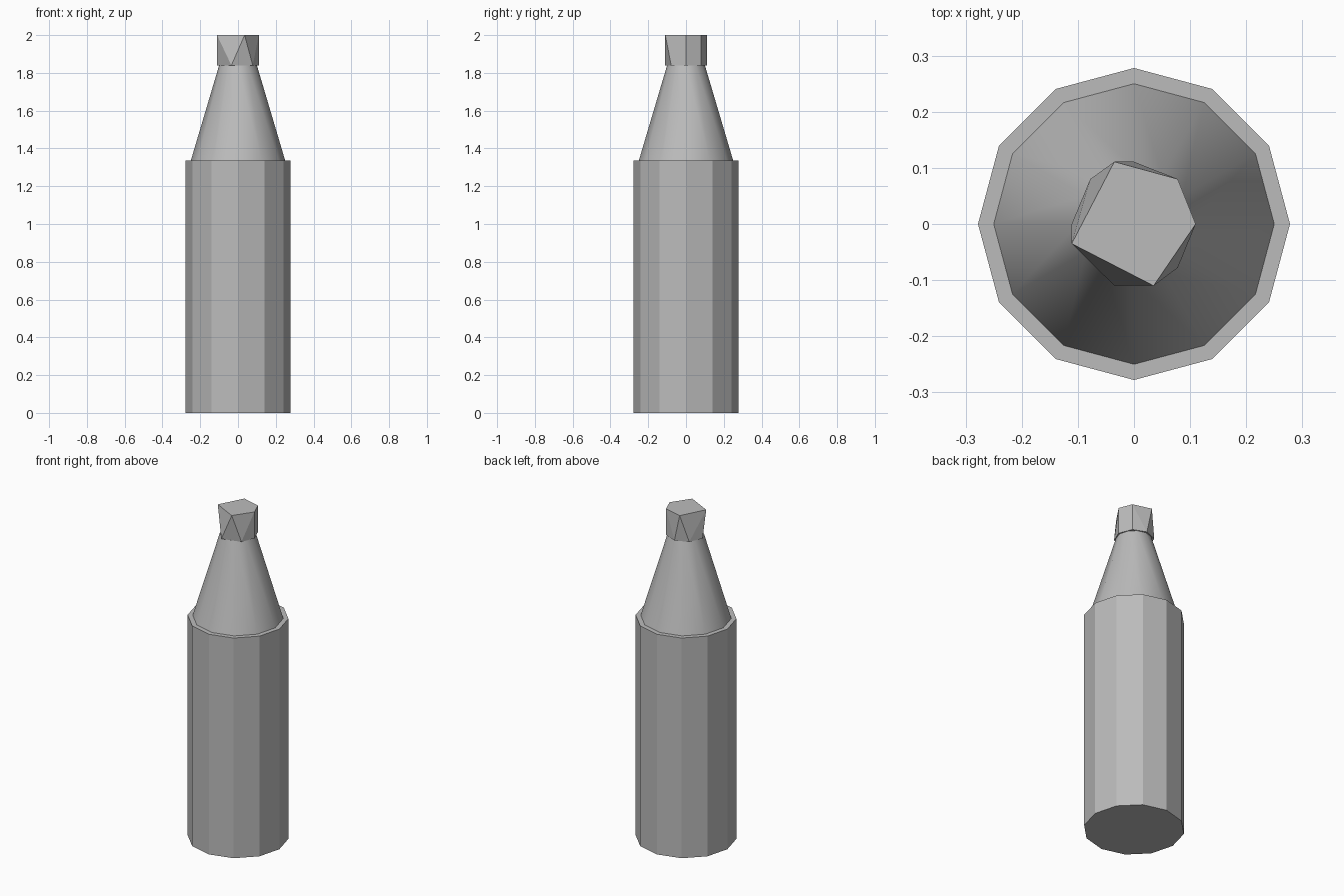
import bpy
import bmesh
from math import radians

cube = bpy.data.objects.get("Cube")
if cube:
    bpy.data.objects.remove(cube, do_unlink=True)

# One plain grey for the whole bottle
grey = bpy.data.materials.new("plain grey")
grey.use_nodes = True
colour = (0.5, 0.5, 0.5, 1)
grey.diffuse_color = colour
grey.node_tree.nodes["Principled BSDF"].inputs["Base Color"].default_value = colour

SIDES = 12
BODY_TOP, NECK_TOP, CAP_TOP = 1.335, 1.84, 2.0


def tapered(name, r_low, r_high, z_low, z_high, smooth=False):
    bpy.ops.mesh.primitive_cone_add(vertices=SIDES, radius1=r_low, radius2=r_high,
                                    depth=z_high - z_low,
                                    location=(0, 0, (z_low + z_high) / 2))
    obj = bpy.context.object
    obj.name = name
    obj.data.materials.append(grey)
    if smooth:
        bpy.ops.object.shade_smooth_by_angle(angle=radians(35))
    return obj


tapered("bottle_body", 0.278, 0.278, 0, BODY_TOP)
tapered("bottle_shoulder", 0.25, 0.1, BODY_TOP, NECK_TOP, smooth=True)

# Faceted cap: hull between an irregular top and bottom outline
top_outline = [(0.11, 0), (0.078, 0.08), (-0.035, 0.111), (-0.111, -0.035), (0.035, -0.11)]
low_outline = [(0.11, 0), (0.078, 0.08), (0, 0.111), (-0.078, 0.08),
               (-0.111, 0), (-0.035, -0.11), (0.078, -0.078)]
bm = bmesh.new()
for outline, z in ((top_outline, CAP_TOP), (low_outline, NECK_TOP)):
    for x, y in outline:
        bm.verts.new((x, y, z))
bmesh.ops.convex_hull(bm, input=bm.verts)
bmesh.ops.dissolve_limit(bm, angle_limit=radians(1), verts=bm.verts, edges=bm.edges)
bmesh.ops.recalc_face_normals(bm, faces=bm.faces)
mesh = bpy.data.meshes.new("bottle_cap")
bm.to_mesh(mesh)
bm.free()
mesh.materials.append(grey)
cap = bpy.data.objects.new("bottle_cap", mesh)
bpy.context.collection.objects.link(cap)
